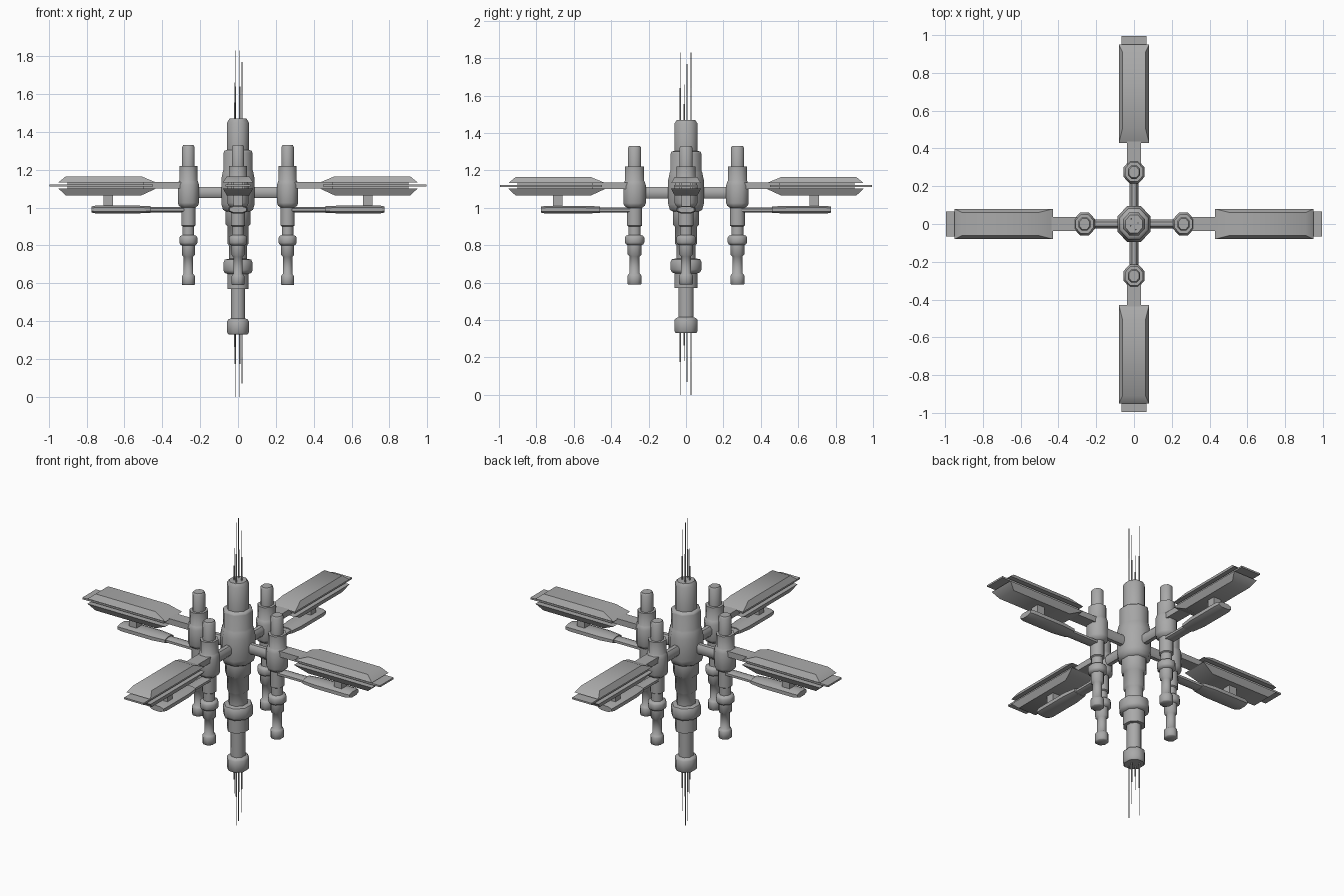
import bpy, bmesh, math
from mathutils import Matrix, Vector

if "Cube" in bpy.data.objects:
    bpy.data.objects.remove(bpy.data.objects["Cube"])

hull = bpy.data.materials.new("hull_grey")
hull.diffuse_color = (0.4, 0.4, 0.4, 1)
hull.use_nodes = True
hull.node_tree.nodes["Principled BSDF"].inputs["Base Color"].default_value = hull.diffuse_color


def finish(name, bm):
    bmesh.ops.recalc_face_normals(bm, faces=bm.faces)
    me = bpy.data.meshes.new(name)
    bm.to_mesh(me)
    bm.free()
    ob = bpy.data.objects.new(name, me)
    bpy.context.collection.objects.link(ob)
    me.materials.append(hull)
    bpy.ops.object.select_all(action='DESELECT')
    ob.select_set(True)
    bpy.context.view_layer.objects.active = ob
    bpy.ops.object.shade_smooth_by_angle(angle=math.radians(50))
    return ob


def loft(bm, rings):
    """Skin a stack of point rings and cap both ends."""
    rows = [[bm.verts.new(p) for p in ring] for ring in rings]
    n = len(rows[0])
    for a, b in zip(rows, rows[1:]):
        for i in range(n):
            bm.faces.new((a[i], a[(i + 1) % n], b[(i + 1) % n], b[i]))
    bm.faces.new(rows[0][::-1])
    bm.faces.new(rows[-1])


def octagon(r, z, cx=0, cy=0, sy=1.08):
    """Octagon with flats at distance r along x and r * sy along y."""
    k = r / math.cos(math.pi / 8)
    return [(cx + k * math.cos((i + .5) * math.pi / 4),
             cy + sy * k * math.sin((i + .5) * math.pi / 4), z) for i in range(8)]


def tower(name, profile, cx=0, cy=0):
    bm = bmesh.new()
    loft(bm, [octagon(r, z, cx, cy) for r, z in profile])
    return finish(name, bm)


def bar(name, turn, sections):
    """Bar along +x from (x, half width, z low, z high) sections, turned about z."""
    bm = bmesh.new()
    loft(bm, [[(x, -w, a), (x, w, a), (x, w, b), (x, -w, b)] for x, w, a, b in sections])
    bm.transform(turn)
    return finish(name, bm)


def tube(name, turn, sections):
    """Chamfered bar along +x from (x, half width, mid z, half height) sections."""
    bm = bmesh.new()
    c = 0.5
    shape = [(1, -c), (1, c), (c, 1), (-c, 1), (-1, c), (-1, -c), (-c, -1), (c, -1)]
    loft(bm, [[(x, u * w, z + v * h) for u, v in shape] for x, w, z, h in sections])
    bm.transform(turn)
    return finish(name, bm)


def slab(name, turn, low, high):
    """Tapered plate between two (x0, x1, half width, z) rectangles."""
    bm = bmesh.new()
    loft(bm, [[(a, -w, z), (b, -w, z), (b, w, z), (a, w, z)] for a, b, w, z in (low, high)])
    bm.transform(turn)
    return finish(name, bm)


# Central tower, from the foot upward
tower("central_tower", [
    (.050, .33), (.057, .34), (.057, .40), (.050, .41), (.038, .415), (.038, .57),
    (.056, .57), (.056, .65), (.070, .655), (.077, .67), (.077, .71), (.070, .725),
    (.048, .73), (.048, .80), (.055, .81), (.055, .90), (.065, .91), (.065, .98),
    (.080, .99), (.088, 1.02), (.088, 1.15), (.080, 1.19), (.076, 1.20),
    (.076, 1.29), (.072, 1.30), (.057, 1.305), (.057, 1.45), (.045, 1.47)])

# Antenna clusters above and below the tower
antennas = [(-.015, .027, 1.83, 0), (.01, -.03, 1.83, 0),
            (.021, .005, 1.77, .07), (-.018, -.01, 1.66, .18)]
for i, (x, y, top, bottom) in enumerate(antennas):
    for label, base, tip in (("upper", 1.45, top), ("lower", .35, bottom)):
        mid = base + .5 * (tip - base)
        bm = bmesh.new()
        loft(bm, [octagon(r, z, x, y, 1) for r, z in
                  ((.0035, base), (.0035, mid), (.0018, mid), (.0018, tip))])
        finish(f"{label}_antenna_{i + 1}", bm)

small_profile = [
    (.030, .59), (.035, .595), (.035, .635), (.030, .645), (.025, .65), (.025, .74),
    (.034, .75), (.034, .80), (.043, .805), (.048, .815), (.048, .84), (.043, .85),
    (.030, .855), (.030, .90), (.037, .905), (.037, 1.00), (.050, 1.01), (.056, 1.025),
    (.056, 1.12), (.050, 1.14), (.047, 1.145), (.047, 1.22), (.033, 1.22),
    (.033, 1.32), (.027, 1.33)]

# Four identical wings, each with a side tower, solar panel and lower boom
for i, side in enumerate(("right", "back", "left", "front")):
    turn = Matrix.Rotation(i * math.pi / 2, 4, 'Z')
    d = .275 if i % 2 else .262
    pos = turn @ Vector((d, 0, 0))
    tower(side + "_tower", small_profile, pos.x, pos.y)
    tube(side + "_inner_arm", turn, [(.05, .023, 1.08, .03), (.25, .023, 1.08, .03)])
    bar(side + "_panel_arm", turn, [(.27, .038, 1.1, 1.135), (.50, .038, 1.1, 1.135)])
    # Layered panel
    slab(side + "_panel_top", turn, (.43, .95, .08, 1.132), (.51, .91, .06, 1.165))
    slab(side + "_panel_core", turn, (.45, .995, .065, 1.112), (.45, .995, .065, 1.122))
    slab(side + "_panel_bottom", turn, (.51, .91, .06, 1.065), (.43, .95, .08, 1.102))
    bar(side + "_panel_spine", turn, [(.50, .025, 1.09, 1.145), (.90, .025, 1.09, 1.145)])
    # Lower boom with a post up to the panel
    tube(side + "_boom_arm", turn, [(.27, .03, .988, .014), (.47, .03, .988, .014)])
    tube(side + "_boom", turn, [(.46, .04, .99, .017), (.54, .05, .99, .021),
                                (.75, .05, .99, .021), (.775, .044, .99, .016)])
    bar(side + "_boom_post", turn, [(.66, .025, 1.0, 1.08), (.71, .025, 1.0, 1.08)])
